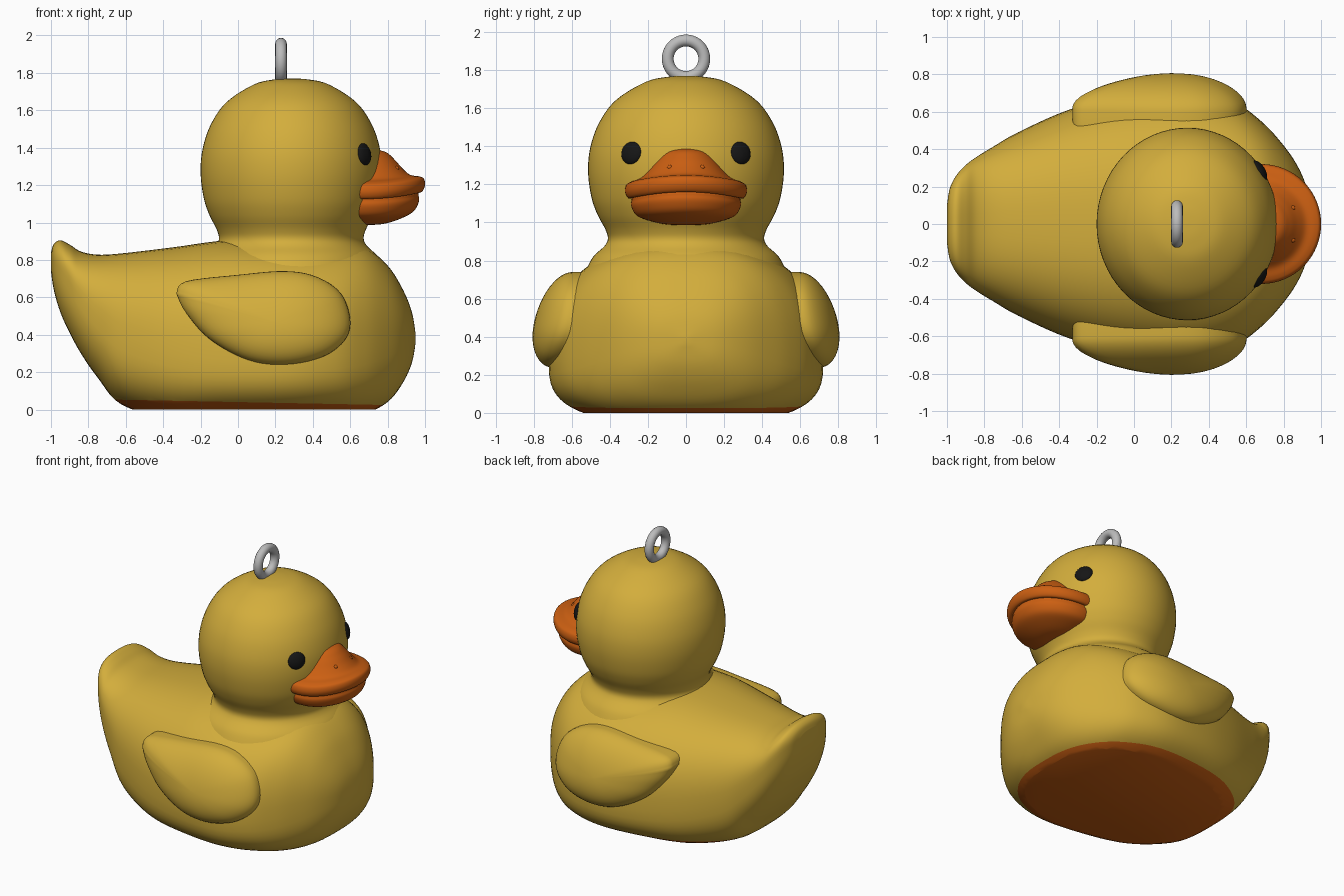
import bpy, bmesh, math
from mathutils import Vector
from mathutils.bvhtree import BVHTree

if "Cube" in bpy.data.objects:
    bpy.data.objects.remove(bpy.data.objects["Cube"])


def material(name, rgb):
    m = bpy.data.materials.new(name)
    m.diffuse_color = (*rgb, 1)
    m.use_nodes = True
    m.node_tree.nodes["Principled BSDF"].inputs["Base Color"].default_value = m.diffuse_color
    return m


YELLOW = material("yellow", (0.65, 0.42, 0.045))
ORANGE = material("orange", (0.60, 0.115, 0.006))
BLACK = material("black", (0.008, 0.008, 0.008))
GREY = material("grey", (0.5, 0.5, 0.5))


def spline(keys, steps):
    """Catmull-Rom through tuples of any length."""
    out = []
    for i in range(len(keys) - 1):
        a, b, c, d = (keys[max(0, i - 1)], keys[i], keys[i + 1], keys[min(len(keys) - 1, i + 2)])
        for s in range(steps):
            t = s / steps
            out.append(tuple(0.5 * (2 * q + (r - p) * t + (2 * p - 5 * q + 4 * r - w) * t * t
                                    + (3 * q - p - 3 * r + w) * t ** 3)
                             for p, q, r, w in zip(a, b, c, d)))
    return out + [tuple(keys[-1])]


def finish(name, bm, *mats):
    bmesh.ops.recalc_face_normals(bm, faces=bm.faces)
    me = bpy.data.meshes.new(name)
    for f in bm.faces:
        f.smooth = True
    bm.to_mesh(me)
    bm.free()
    me.set_sharp_from_angle(angle=math.radians(50))
    for m in mats:
        me.materials.append(m)
    ob = bpy.data.objects.new(name, me)
    bpy.context.collection.objects.link(ob)
    return ob


def loft(rings):
    """Skin closed rings of equal length and cap both ends."""
    bm = bmesh.new()
    vs = [[bm.verts.new(p) for p in r] for r in rings]
    n = len(vs[0])
    for a, b in zip(vs, vs[1:]):
        for i in range(n):
            bm.faces.new((a[i], a[(i + 1) % n], b[(i + 1) % n], b[i]))
    bm.faces.new(vs[0])
    bm.faces.new(vs[-1])
    return bm


def lathe(profile, cx, sx, sy, droop=0.0, n=64, steps=5):
    """Turn (radius, z) points about a vertical axis at x = cx."""
    rings = []
    for r, z in spline(profile, steps):
        r = max(r, 0.002)
        ring = []
        for i in range(n):
            a = 2 * math.pi * i / n
            ring.append((cx + sx * r * math.cos(a), sy * r * math.sin(a),
                         z - droop * (r * math.sin(a)) ** 2))
        rings.append(ring)
    return loft(rings)


# Body: slices along x (x, bottom, top, half width, height fraction of widest point)
slices = [(-1.0, 0.74, 0.84, 0.10, 0.6), (-0.985, 0.64, 0.885, 0.19, 0.6),
          (-0.95, 0.52, 0.905, 0.26, 0.6), (-0.9, 0.41, 0.882, 0.315, 0.58),
          (-0.84, 0.30, 0.845, 0.36, 0.55), (-0.75, 0.17, 0.828, 0.415, 0.5),
          (-0.62, 0.025, 0.835, 0.49, 0.45), (-0.35, -0.05, 0.867, 0.61, 0.38),
          (-0.05, -0.055, 0.905, 0.69, 0.33), (0.28, -0.055, 0.90, 0.72, 0.33),
          (0.52, -0.045, 0.89, 0.66, 0.35), (0.68, -0.02, 0.865, 0.55, 0.37),
          (0.80, 0.04, 0.77, 0.42, 0.42), (0.88, 0.14, 0.645, 0.30, 0.46),
          (0.93, 0.25, 0.52, 0.17, 0.5), (0.95, 0.36, 0.40, 0.02, 0.5)]
rings = []
for x, zb, zt, hw, f in spline(slices, 5):
    zc = zb + f * (zt - zb)
    ring = []
    for i in range(64):
        a = 2 * math.pi * i / 64
        c, s = math.cos(a), math.sin(a)
        e = 2 / 2.5 if s > 0 else 2 / 2.9
        h = zt - zc if s > 0 else zc - zb
        ring.append((x, math.copysign(hw * abs(c) ** e, c), zc + math.copysign(h * abs(s) ** e, s)))
    rings.append(ring)
bm = loft(rings)
# flat bottom, then a cut line for the coloured underside
geom = bm.verts[:] + bm.edges[:] + bm.faces[:]
bmesh.ops.bisect_plane(bm, geom=geom, plane_co=(0, 0, 0), plane_no=(0, 0, -1), clear_outer=True)
bmesh.ops.holes_fill(bm, edges=[e for e in bm.edges if e.is_boundary], sides=0)
geom = bm.verts[:] + bm.edges[:] + bm.faces[:]
bmesh.ops.bisect_plane(bm, geom=geom, plane_co=(0, 0, 0.04), plane_no=(0.02, 0, 1))
for f in bm.faces:
    p = f.calc_center_median()
    f.material_index = int(p.z < 0.04 - 0.02 * p.x)
finish("body", bm, YELLOW, ORANGE)

# Head with flared neck
bm = lathe([(0.50, 0.74), (0.46, 0.82), (0.405, 0.875), (0.387, 0.915), (0.40, 0.965),
            (0.438, 1.04), (0.468, 1.13), (0.485, 1.26), (0.475, 1.39), (0.43, 1.525),
            (0.345, 1.645), (0.20, 1.738), (0.09, 1.765), (0, 1.77)], 0.285, 1, 1.06)
head_tree = BVHTree.FromBMesh(bm)
finish("head", bm, YELLOW)

# Wings: domes over a teardrop outline
outline = spline([(-0.33, 0.62), (-0.28, 0.685), (0, 0.72), (0.25, 0.74), (0.42, 0.71),
                  (0.55, 0.62), (0.6, 0.48), (0.57, 0.37), (0.45, 0.28), (0.25, 0.237),
                  (0.05, 0.265), (-0.15, 0.375), (-0.28, 0.52), (-0.33, 0.62)], 5)[:-1]
for side, label in ((-1, "right"), (1, "left")):
    rings = []
    for k in range(-2, 13):
        a = math.pi / 2 * max(k, 0) / 12.2
        ring = []
        for x, z in outline:
            px = 0.19 + (x - 0.19) * math.cos(a)
            pz = 0.47 + (z - 0.47) * math.cos(a)
            base = 0.595 + 0.2 * (0.74 - pz) - 0.3 * max(0, px - 0.3) ** 2
            y = base + 0.15 * math.sin(a) + 0.08 * min(k, 0)
            ring.append((px, side * y, pz))
        rings.append(ring)
    finish(label + "_wing", loft(rings), YELLOW)

# Upper and lower bill
bm = lathe([(0, 1.16), (0.5, 1.165), (0.85, 1.16), (0.95, 1.165), (1.0, 1.20), (0.98, 1.235),
            (0.90, 1.247), (0.75, 1.255), (0.62, 1.29), (0.48, 1.34), (0.32, 1.38), (0, 1.395)],
           0.68, 0.32, 0.32, 0.04)
finish("upper_bill", bm, ORANGE)
bm = lathe([(0, 0.985), (0.34, 0.993), (0.62, 1.018), (0.86, 1.055), (0.96, 1.10),
            (0.97, 1.14), (0.85, 1.17), (0, 1.18)], 0.68, 0.295, 0.295, 0.03)
finish("lower_bill", bm, ORANGE)

for side, label in ((-1, "right"), (1, "left")):
    # Nostril bump
    bm = bmesh.new()
    bmesh.ops.create_uvsphere(bm, u_segments=12, v_segments=8, radius=0.014)
    bmesh.ops.translate(bm, verts=bm.verts, vec=(0.848, side * 0.085, 1.288))
    finish(label + "_nostril", bm, ORANGE)

    # Eye: low dome wrapped onto the head
    origin = Vector((0.285, 0, 1.365))
    out = Vector((0.40, side * 0.295, 0)).normalized()
    across = Vector((-out.y, out.x, 0))
    rings = []
    for k in range(7):
        r = math.cos(math.pi / 2 * k / 6.1)
        lift = -0.004 + 0.024 * math.sin(math.pi / 2 * k / 6.1)
        ring = []
        for i in range(24):
            a = 2 * math.pi * i / 24
            o = origin + across * (0.062 * r * math.cos(a)) + Vector((0, 0, 0.06 * r * math.sin(a)))
            hit = head_tree.ray_cast(o, out)[0]
            ring.append(hit + out * lift)
        rings.append(ring)
    finish(label + "_eye", loft(rings), BLACK)

# Hanging ring on top, standing in the yz plane
rings = []
bm = bmesh.new()
N, M = 40, 16
vs = []
for i in range(N):
    a = 2 * math.pi * i / N
    for j in range(M):
        b = 2 * math.pi * j / M
        r = 0.096 + 0.031 * math.cos(b)
        vs.append(bm.verts.new((0.23 + 0.031 * math.sin(b), r * math.cos(a), 1.86 + r * math.sin(a))))
for i in range(N):
    for j in range(M):
        i2, j2 = (i + 1) % N, (j + 1) % M
        bm.faces.new((vs[i * M + j], vs[i2 * M + j], vs[i2 * M + j2], vs[i * M + j2]))
finish("hanging_ring", bm, GREY)
